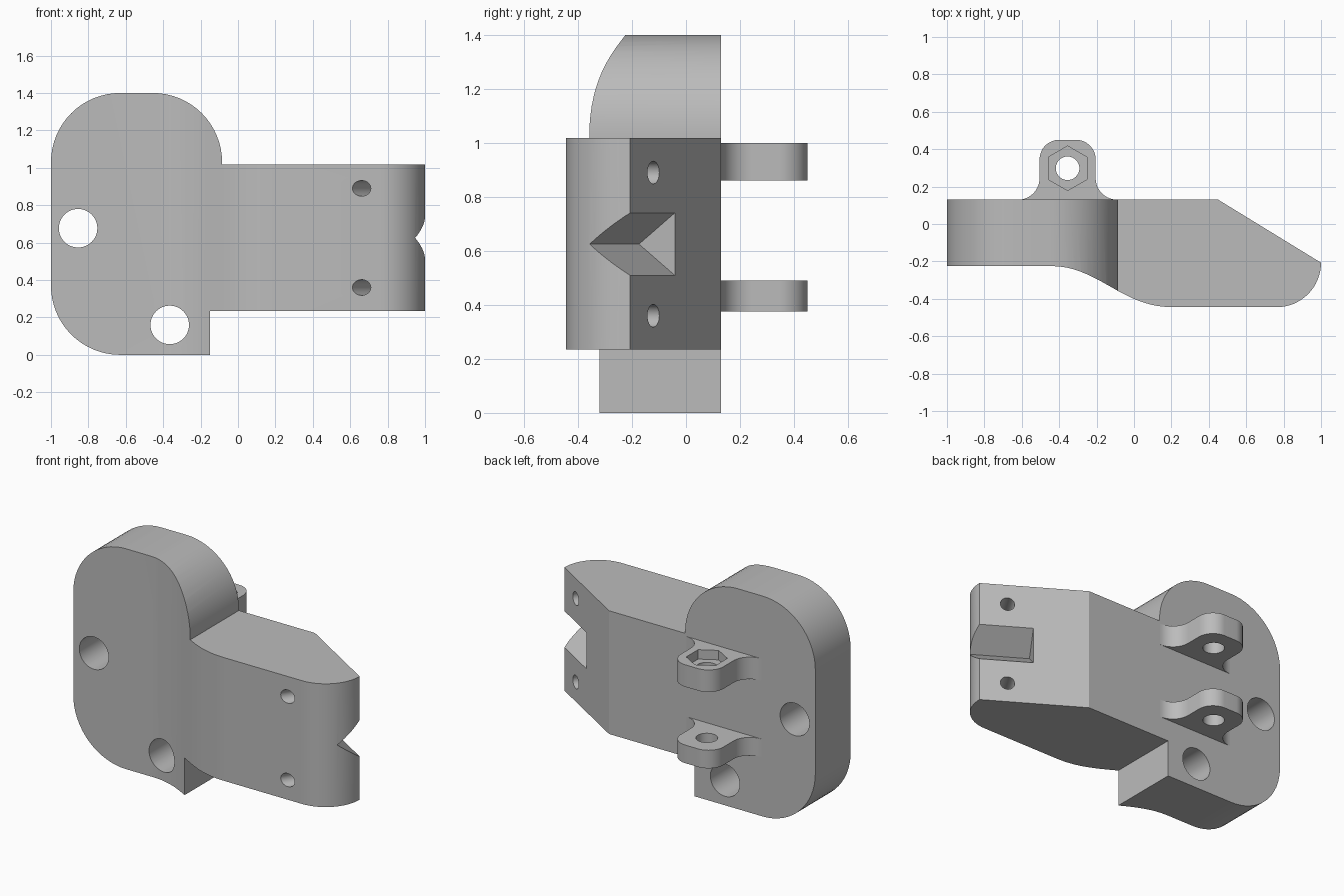
import bpy, math
from mathutils import Matrix, Vector

cube = bpy.data.objects.get("Cube")
if cube:
    bpy.data.objects.remove(cube, do_unlink=True)

grey = bpy.data.materials.new("plain_grey")
grey.use_nodes = True
colour = (0.5, 0.5, 0.5, 1)
grey.diffuse_color = colour
grey.node_tree.nodes["Principled BSDF"].inputs["Base Color"].default_value = colour

Z_UP = Matrix.Identity(4)
# Profile drawn in x, z and extruded towards -y
FACING = Matrix.Rotation(math.pi / 2, 4, "X")


def arc(cx, cy, r, start, end, steps=16):
    """Points of a circular arc, angles in degrees."""
    angles = [math.radians(start + (end - start) * i / steps) for i in range(steps + 1)]
    return [(cx + r * math.cos(a), cy + r * math.sin(a)) for a in angles]


def bezier(a, b, c, d, steps=10):
    a, b, c, d = map(Vector, (a, b, c, d))
    out = []
    for i in range(steps + 1):
        t = i / steps
        s = 1 - t
        out.append(tuple(a * s**3 + b * 3 * s * s * t + c * 3 * s * t * t + d * t**3))
    return out


def prism(name, outline, low, high, matrix=Z_UP):
    """Extrude an outline between two heights, then place it."""
    points = [p for i, p in enumerate(outline)
              if (Vector(p) - Vector(outline[i - 1])).length > 1e-5]
    area = sum(points[i - 1][0] * p[1] - p[0] * points[i - 1][1] for i, p in enumerate(points))
    if area < 0:
        points.reverse()
    n = len(points)
    verts = [(x, y, h) for h in (low, high) for x, y in points]
    faces = [tuple(reversed(range(n))), tuple(range(n, 2 * n))]
    faces += [(i, (i + 1) % n, n + (i + 1) % n, n + i) for i in range(n)]
    mesh = bpy.data.meshes.new(name)
    mesh.from_pydata(verts, [], faces)
    mesh.transform(matrix)
    mesh.materials.append(grey)
    obj = bpy.data.objects.new(name, mesh)
    bpy.context.collection.objects.link(obj)
    return obj


def activate(obj):
    bpy.ops.object.select_all(action="DESELECT")
    obj.select_set(True)
    bpy.context.view_layer.objects.active = obj


def combine(obj, tool, operation="DIFFERENCE"):
    activate(obj)
    mod = obj.modifiers.new("cut", "BOOLEAN")
    mod.operation, mod.object, mod.solver = operation, tool, "EXACT"
    bpy.ops.object.modifier_apply(modifier=mod.name)
    bpy.data.objects.remove(tool, do_unlink=True)


def smooth(obj):
    activate(obj)
    bpy.ops.object.shade_smooth_by_angle(angle=math.radians(25))


# Body: plan outline crossed with the front outline
plan = [(-1.2, 0.13), (0.45, 0.13)]
plan += arc(0.762, -0.207, 0.238, 0, -90)
plan += reversed(bezier((-0.085, -0.358), (0.02, -0.416), (0.1, -0.445), (0.22, -0.445)))
plan += reversed(bezier((-0.44, -0.225), (-0.3, -0.225), (-0.19, -0.3), (-0.085, -0.358)))
plan += [(-1.2, -0.225)]
body = prism("bracket_body", plan, -0.2, 1.6)

front = [(-0.15, 0), (-0.15, 0.235), (1.2, 0.235), (1.2, 1.018), (-0.085, 1.018)]
front += arc(-0.455, 1.03, 0.37, 0, 90)
front += arc(-0.63, 1.03, 0.37, 90, 180)
front += arc(-0.63, 0.37, 0.37, 180, 270)
combine(body, prism("front_outline", front, -1, 1, FACING), "INTERSECT")

# Mounting holes through the plate
for x, z in ((-0.855, 0.677), (-0.365, 0.16)):
    combine(body, prism("plate_hole", arc(x, z, 0.103, 0, 360, 48), -1, 1, FACING))

# Frame on the slanted back face: along the slope, vertical, outward
along = Vector((0.55, -0.337, 0)).normalized()
up = Vector((0, 0, 1))
outward = along.cross(up) * -1


def slanted(origin, a, b, c):
    m = Matrix((a, b, c)).transposed().to_4x4()
    m.translation = origin
    return m


# Pin holes square to the slanted face
for z in (0.36, 0.89):
    place = slanted(Vector((0.86, -0.12, z)), up, along, outward)
    combine(body, prism("pin_hole", arc(0, 0, 0.042, 0, 360, 32), -0.8, 0.3, place))

# V groove running off the end of the slanted face
place = slanted(Vector((0.73, -0.041, 0.625)), outward, up, along)
if place.determinant() < 0:
    place = slanted(Vector((0.73, -0.041, 0.625)), outward, up * -1, along)
groove = [(-0.156, 0), (0.156, 0.232), (0.156, -0.232)]
combine(body, prism("groove", groove, 0, 0.8, place))
smooth(body)

# Two hinge lugs on the back, flared into the plate
MID = -0.355
half = arc(0.265, 0.245, 0.115, -90, -180) + arc(0.045, 0.345, 0.105, 0, 90)
half = [(0.265, 0.11)] + half
lug_outline = [(MID + x, y) for x, y in half]
lug_outline += [(MID - x, y) for x, y in reversed(half)]
for name, low, high in (("lower_lug", 0.375, 0.49), ("upper_lug", 0.86, 1.0)):
    lug = prism(name, lug_outline, low, high)
    combine(lug, prism("bolt_hole", arc(MID, 0.298, 0.063, 0, 360, 40), 0, 1.2))
    if name == "upper_lug":
        # Hexagonal nut pocket
        combine(lug, prism("nut_pocket", arc(MID, 0.298, 0.119, 30, 390, 6), 0.94, 1.2))
    smooth(lug)
